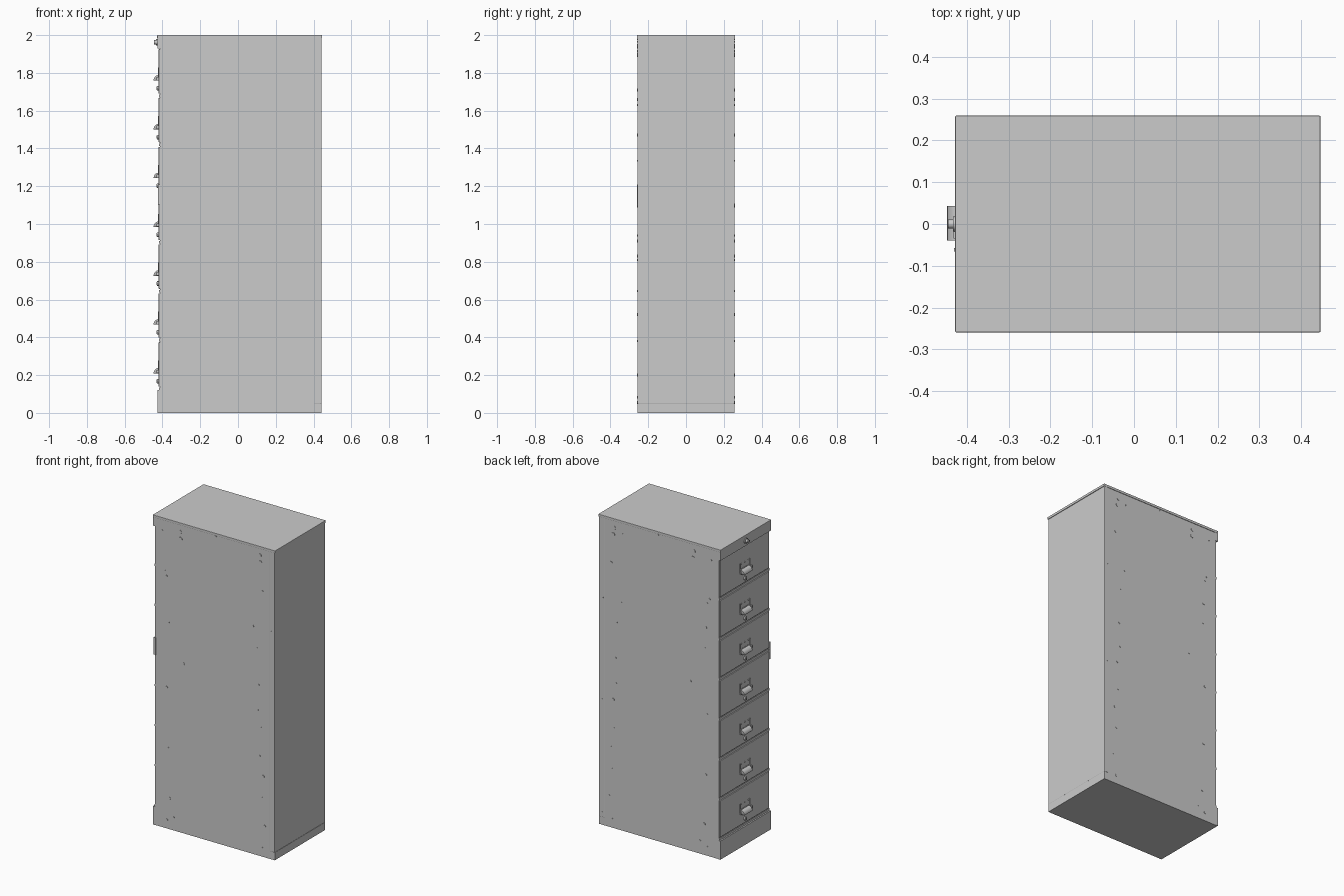
import bpy, bmesh, math
from mathutils import Matrix, Vector

if "Cube" in bpy.data.objects:
    bpy.data.objects.remove(bpy.data.objects["Cube"])


def finish(name, bm, smooth=False):
    bmesh.ops.recalc_face_normals(bm, faces=bm.faces)
    me = bpy.data.meshes.new(name)
    bm.to_mesh(me)
    bm.free()
    ob = bpy.data.objects.new(name, me)
    bpy.context.collection.objects.link(ob)
    if smooth:
        bpy.ops.object.select_all(action='DESELECT')
        ob.select_set(True)
        bpy.context.view_layer.objects.active = ob
        bpy.ops.object.shade_smooth_by_angle(angle=math.radians(35))
    return ob


def add_box(bm, x, y, z):
    lo, hi = Vector((x[0], y[0], z[0])), Vector((x[1], y[1], z[1]))
    m = Matrix.Translation((lo + hi) / 2) @ Matrix.Diagonal((*(hi - lo), 1))
    bmesh.ops.create_cube(bm, size=1, matrix=m)


def box(name, x, y, z, bevel=0):
    bm = bmesh.new()
    add_box(bm, x, y, z)
    ob = finish(name, bm)
    if bevel:
        mod = ob.modifiers.new("edge", 'BEVEL')
        mod.width, mod.segments = bevel, 2
    return ob


def add_cyl(bm, center, r, depth, axis, seg=16, r2=None):
    rot = Matrix.Rotation(math.pi / 2, 4, 'X' if axis == 'Y' else 'Y')
    bmesh.ops.create_cone(bm, cap_ends=True, segments=seg, radius1=r,
                          radius2=r if r2 is None else r2, depth=depth,
                          matrix=Matrix.Translation(center) @ rot)


def cup_pull(name, z):
    # quarter-round hood, closed at both ends and open underneath
    bm = bmesh.new()
    n, r = 8, 0.029
    rows = []
    for y in (-0.040, 0.043):
        rows.append([bm.verts.new((-0.419 - 0.028 * math.sin(i / n * math.pi / 2), y,
                                   z - 0.008 + r * math.cos(i / n * math.pi / 2)))
                     for i in range(n + 1)])
    for i in range(n):
        bm.faces.new((rows[0][i], rows[0][i + 1], rows[1][i + 1], rows[1][i]))
    for row, y in zip(rows, (-0.040, 0.043)):
        bm.faces.new(row + [bm.verts.new((-0.419, y, z - 0.008))])
    ob = finish(name, bm, True)
    mod = ob.modifiers.new("sheet", 'SOLIDIFY')
    mod.thickness, mod.offset = 0.002, -1


# Carcass, wrapped back panel, lid and plinth
box("carcass", (-0.414, 0.43), (-0.256, 0.256), (0, 1.99))
box("back_panel", (0.402, 0.442), (-0.2575, 0.2575), (0.05, 1.988), 0.003)
box("back_base", (0.40, 0.442), (-0.256, 0.256), (0, 0.05))
box("lid", (-0.428, 0.446), (-0.259, 0.259), (1.984, 2.0), 0.002)
box("top_rail", (-0.427, -0.41), (-0.258, 0.258), (1.93, 1.986))
box("plinth", (-0.426, -0.41), (-0.258, 0.258), (0, 0.12))

# Drawers with pulls, label holders and catches
PITCH = 0.2585
for k in range(7):
    z0 = 0.12 + k * PITCH
    n = k + 1
    box(f"drawer_{n}", (-0.420, -0.40), (-0.250, 0.250), (z0 + 0.020, z0 + PITCH - 0.004), 0.002)
    box(f"drawer_rail_{n}", (-0.417, -0.40), (-0.256, 0.256), (z0, z0 + 0.014))
    zp = z0 + 0.092
    cup_pull(f"pull_{n}", zp + 0.005)

    bm = bmesh.new()
    add_box(bm, (-0.422, -0.419), (-0.045, 0.048), (zp - 0.004, zp + 0.030))
    for y in (-0.050, 0.050):
        add_box(bm, (-0.424, -0.419), (y - 0.002, y + 0.002), (zp + 0.010, zp + 0.066))
    add_box(bm, (-0.424, -0.419), (-0.050, 0.050), (zp + 0.008, zp + 0.012))
    for y in (-0.035, 0, 0.035):
        add_cyl(bm, (-0.421, y, zp + 0.062), 0.004, 0.004, 'X', 8)
    finish(f"label_holder_{n}", bm)

    bm = bmesh.new()
    add_cyl(bm, (-0.4235, 0, zp - 0.044), 0.012, 0.010, 'X', 16)
    add_box(bm, (-0.432, -0.419), (-0.003, 0.003), (zp - 0.053, zp - 0.035))
    finish(f"drawer_lock_{n}", bm, True)

    bm = bmesh.new()
    add_box(bm, (-0.431, -0.419), (-0.066, -0.058), (zp - 0.002, zp + 0.016))
    add_box(bm, (-0.426, -0.421), (-0.060, -0.040), (zp + 0.002, zp + 0.010))
    finish(f"catch_{n}", bm)

# Main lock on the top rail
bm = bmesh.new()
add_cyl(bm, (-0.430, 0, 1.962), 0.018, 0.006, 'X', 20)
add_cyl(bm, (-0.437, 0, 1.962), 0.011, 0.016, 'X', 20)
add_box(bm, (-0.432, -0.426), (-0.035, -0.018), (1.944, 1.954))
finish("main_lock", bm, True)

# Latch on the front corner
box("corner_latch", (-0.424, -0.408), (-0.259, -0.250), (1.10, 1.21))

# Rivets on both sides: (x, z) grouped by radius
RIVETS = {
    0.012: [(-0.235, 1.94), (-0.23, 1.895), (0.335, 1.94), (0.34, 1.895)],
    0.008: [(-0.345, 1.66), (0.355, 1.71), (-0.32, 1.47), (0.285, 1.47), (0.325, 1.10),
            (-0.21, 1.095), (-0.33, 0.91), (0.34, 0.83), (-0.32, 0.52), (0.36, 0.52),
            (-0.31, 0.20), (0.37, 0.20), (-0.33, 0.055), (0.35, 0.055)],
    0.005: [(-0.36, 1.915), (0.275, 1.915), (0.02, 1.978), (-0.33, 1.63), (0.42, 1.965),
            (0.415, 1.47), (-0.315, 1.335), (0.315, 1.335), (0.32, 0.94), (0.42, 0.81),
            (0.335, 0.645), (0.35, 0.38), (-0.28, 0.085), (0.42, 0.08)],
}
for side, label in ((-1, "front"), (1, "back")):
    bm = bmesh.new()
    for r, spots in RIVETS.items():
        for x, z in spots:
            add_cyl(bm, (x, side * 0.2568, z), r, 0.0032, 'Y', 14)
    finish(f"{label}_side_rivets", bm)
